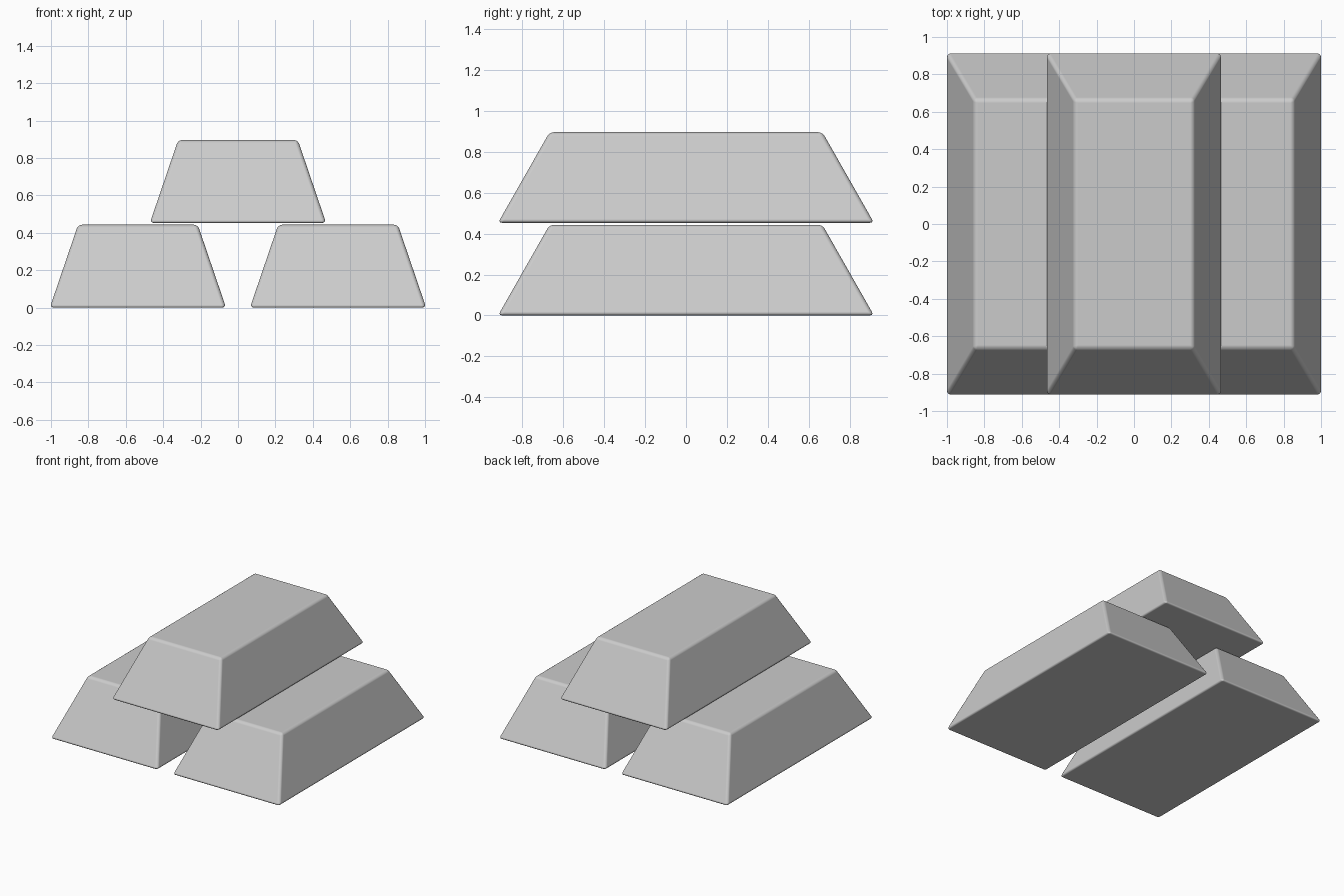
import bpy
import bmesh

cube = bpy.data.objects.get("Cube")
if cube:
    bpy.data.objects.remove(cube, do_unlink=True)

# Plain grey metal
metal = bpy.data.materials.new("grey_metal")
metal.use_nodes = True
GREY = (0.6, 0.6, 0.6, 1.0)
metal.diffuse_color = GREY
metal.node_tree.nodes["Principled BSDF"].inputs["Base Color"].default_value = GREY

HEIGHT = 0.443
BOTTOM = (0.471, 0.919)   # half width, half length at the base
TOP = (0.32, 0.667)       # half width, half length at the top
ROUNDING = 0.02


def add_ingot(name, x, z):
    """Tapered bar with softly rounded edges, standing at height z."""
    bm = bmesh.new()
    bmesh.ops.create_cube(bm, size=2)
    for v in bm.verts:
        half = TOP if v.co.z > 0 else BOTTOM
        v.co = (v.co.x * half[0], v.co.y * half[1], HEIGHT if v.co.z > 0 else 0)
    mesh = bpy.data.meshes.new(name)
    bm.to_mesh(mesh)
    bm.free()
    mesh.materials.append(metal)
    bar = bpy.data.objects.new(name, mesh)
    bar.location = (x, 0, z)
    bpy.context.collection.objects.link(bar)
    mesh.shade_smooth()
    bevel = bar.modifiers.new("rounded_edges", 'BEVEL')
    bevel.width = ROUNDING
    bevel.segments = 3
    bevel.limit_method = 'NONE'
    bevel.harden_normals = True
    return bar


# Two bars side by side, one resting across the gap
add_ingot("right_bar", -0.535, 0)
add_ingot("left_bar", 0.535, 0)
add_ingot("top_bar", 0, 0.453)
